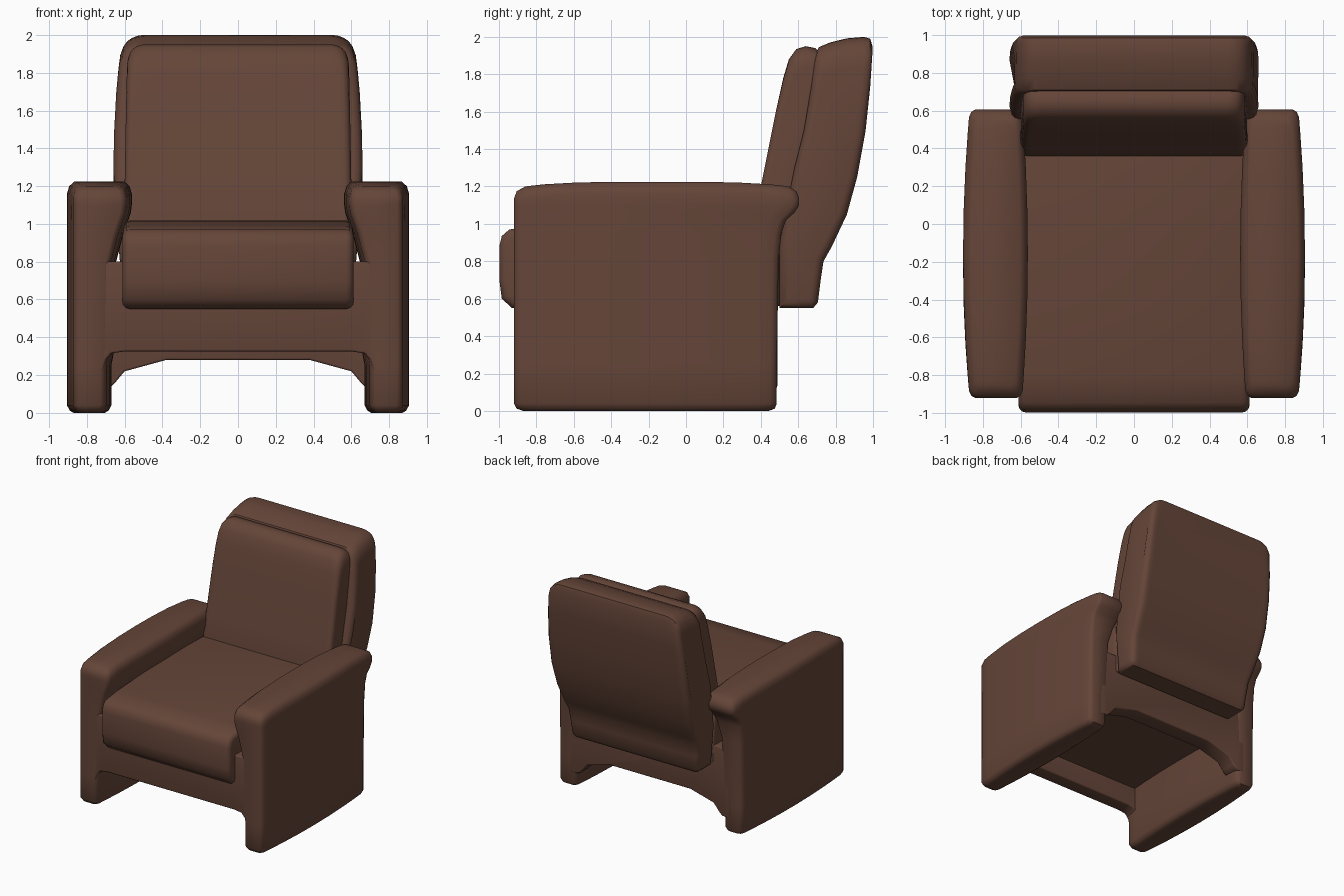
import bpy, bmesh, math
from mathutils import Vector

if "Cube" in bpy.data.objects:
    bpy.data.objects.remove(bpy.data.objects["Cube"])

leather = bpy.data.materials.new("brown_leather")
leather.diffuse_color = (0.13, 0.06, 0.04, 1)
leather.use_nodes = True
leather.node_tree.nodes["Principled BSDF"].inputs["Base Color"].default_value = leather.diffuse_color


def finish(name, bm):
    bmesh.ops.recalc_face_normals(bm, faces=bm.faces)
    me = bpy.data.meshes.new(name)
    bm.to_mesh(me)
    bm.free()
    me.materials.append(leather)
    ob = bpy.data.objects.new(name, me)
    bpy.context.collection.objects.link(ob)
    bpy.ops.object.select_all(action='DESELECT')
    ob.select_set(True)
    bpy.context.view_layer.objects.active = ob
    bpy.ops.object.shade_smooth_by_angle(angle=math.radians(42))
    return ob


def bridge(bm, rings):
    n = len(rings[0])
    for a, b in zip(rings, rings[1:]):
        for i in range(n):
            j = (i + 1) % n
            bm.faces.new((a[i], a[j], b[j], b[i]))


def inset(profile, d):
    """Move each point of a 2D outline inwards by d."""
    pts = [Vector(p) for p in profile]
    n = len(pts)
    area = sum(pts[i].x * pts[(i + 1) % n].y - pts[(i + 1) % n].x * pts[i].y for i in range(n))
    s = 1 if area > 0 else -1
    out = []
    for i, p in enumerate(pts):
        e1, e2 = (p - pts[i - 1]).normalized(), (pts[(i + 1) % n] - p).normalized()
        n1, n2 = Vector((-e1.y, e1.x)) * s, Vector((-e2.y, e2.x)) * s
        out.append(p + (n1 + n2) * d / max(1 + n1.dot(n2), 0.4))
    return out


def slab(name, profile, lo, hi, r, place, mids=()):
    """Sweep an outline from lo to hi with rounded ends; place() maps to 3D."""
    ang = [math.radians(a) for a in (90, 60, 30, 0)]
    st = [(lo + r - r * math.sin(a), r * (1 - math.cos(a))) for a in ang]
    st += [(m, 0) for m in mids]
    st += [(hi - r + r * math.sin(a), r * (1 - math.cos(a))) for a in reversed(ang)]
    bm = bmesh.new()
    rings = [[bm.verts.new(place(s, p[0], p[1])) for p in inset(profile, d)] for s, d in st]
    bridge(bm, rings)
    bm.faces.new(rings[0])
    bm.faces.new(rings[-1])
    return finish(name, bm)


# Arms: stacked outlines with bowed sides and a pad overhanging the back
ARM = [  # z, edge inset, inner x, front y, back y
    (0.0, .035, .67, -.87, .44), (.012, .015, .67, -.905, .475), (.04, 0, .67, -.92, .485),
    (.25, 0, .67, -.92, .485), (.33, 0, .655, -.92, .487), (.8, 0, .645, -.92, .495),
    (.95, 0, .605, -.92, .51), (1.02, 0, .58, -.92, .535), (1.06, 0, .567, -.92, .58),
    (1.1, 0, .562, -.92, .605), (1.16, 0, .562, -.92, .605), (1.2, .012, .562, -.905, .59),
    (1.225, .04, .562, -.86, .55)]
T = (-1, -.985, -.95, -.85, -.6, -.3, 0, .3, .6, .85, .95, .985, 1)


def arm(name, side):
    bm = bmesh.new()
    rings = []
    for z, d, xi, y0, y1 in ARM:
        outer, inner = [], []
        for t in T:
            y = (y0 + y1) / 2 + t * (y1 - y0) / 2
            c = {1: .028, .985: .01}.get(abs(t), 0) + d
            zz = z - (.025 * t ** 4 if z > 1.1 else 0)
            outer.append(bm.verts.new((side * (.905 - .035 * t * t - c), y, zz)))
            inner.append(bm.verts.new((side * (xi + .03 * t * t + c), y, zz)))
        rings.append(outer + inner[::-1])
    bridge(bm, rings)
    n = len(T)
    for ring in (rings[0], rings[-1]):
        for i in range(n - 1):
            bm.faces.new((ring[i], ring[i + 1], ring[2 * n - 2 - i], ring[2 * n - 1 - i]))
    return finish(name, bm)


arm("right_arm", 1)
arm("left_arm", -1)

# Rails across the front and back, with softened inner corners
def rail(name, half, y0, y1):
    profile = half + [(-x, z) for x, z in reversed(half)]
    slab(name, profile, y0, y1, .012, lambda s, x, z: (x, s, z))


rail("front_rail", [(.76, .8), (.76, .2), (.715, .22), (.7, .28), (.67, .315), (.6, .325)], -.917, -.79)
rail("back_rail", [(.76, .72), (.76, .12), (.68, .13), (.65, .16), (.6, .22), (.38, .28)], .34, .488)

# Platform hidden under the seat
slab("seat_base", [(-.85, .5), (.4, .5), (.4, .62), (-.85, .62)], -.7, .7, .01,
     lambda s, y, z: (s, y, z))

# Seat cushion
SEAT = [(-.93, .55), (-.985, .6), (-.998, .7), (-.998, .88), (-.985, .935), (-.945, .97), (-.8, .99),
        (-.4, 1.012), (0, 1.018), (.35, 1.012), (.5, 1.0), (.5, .56)]
slab("seat", SEAT, -.612, .612, .04, lambda s, y, z: (s, y, z))


# Back parts: rounded upper corners, width following height
def back_place(hw, width, corner, z_lo):
    def place(s, y, z):
        u = max(0, (abs(s) - (hw - corner)) / corner)
        drop = corner * .85 * (1 - math.sqrt(max(0, 1 - u * u)))
        w = min(1, max(0, (z - z_lo) / (1.95 - z_lo)))
        return (s * width(z), y, z - drop * w * w)
    return place


def mids(hw, corner, r):
    a = [hw - corner + (corner - r) * k for k in (0, .35, .7)]
    return [-v for v in reversed(a)] + a


SHELL = [(.5, .55), (.5, .9), (.52, 1.0), (.58, 1.3), (.63, 1.5), (.67, 1.75), (.69, 1.9), (.71, 1.945),
         (.77, 1.97), (.86, 1.992), (.95, 2.0), (.985, 1.99), (.997, 1.95), (.985, 1.75), (.96, 1.5),
         (.915, 1.25), (.86, 1.05), (.78, .88), (.735, .8), (.72, .7), (.705, .58), (.68, .55)]


def shell_width(z):
    if z < 1.2:
        return .92 + .08 * max(0, (z - .6) / .6)
    return 1 - .05 * ((z - 1.2) / .8) ** 2


slab("back_shell", SHELL, -.66, .66, .045, back_place(.66, shell_width, .14, 1.3), mids(.66, .14, .045))

CUSHION = [(.36, .9), (.36, 1.02), (.4, 1.2), (.44, 1.4), (.48, 1.6), (.52, 1.78), (.55, 1.88), (.59, 1.935),
           (.64, 1.95), (.69, 1.94), (.74, 1.9), (.72, 1.6), (.66, 1.3), (.58, .9)]
slab("back_cushion", CUSHION, -.6, .6, .035,
     back_place(.6, lambda z: 1 - .03 * max(0, z - 1.2), .1, 1.4), mids(.6, .1, .035))
